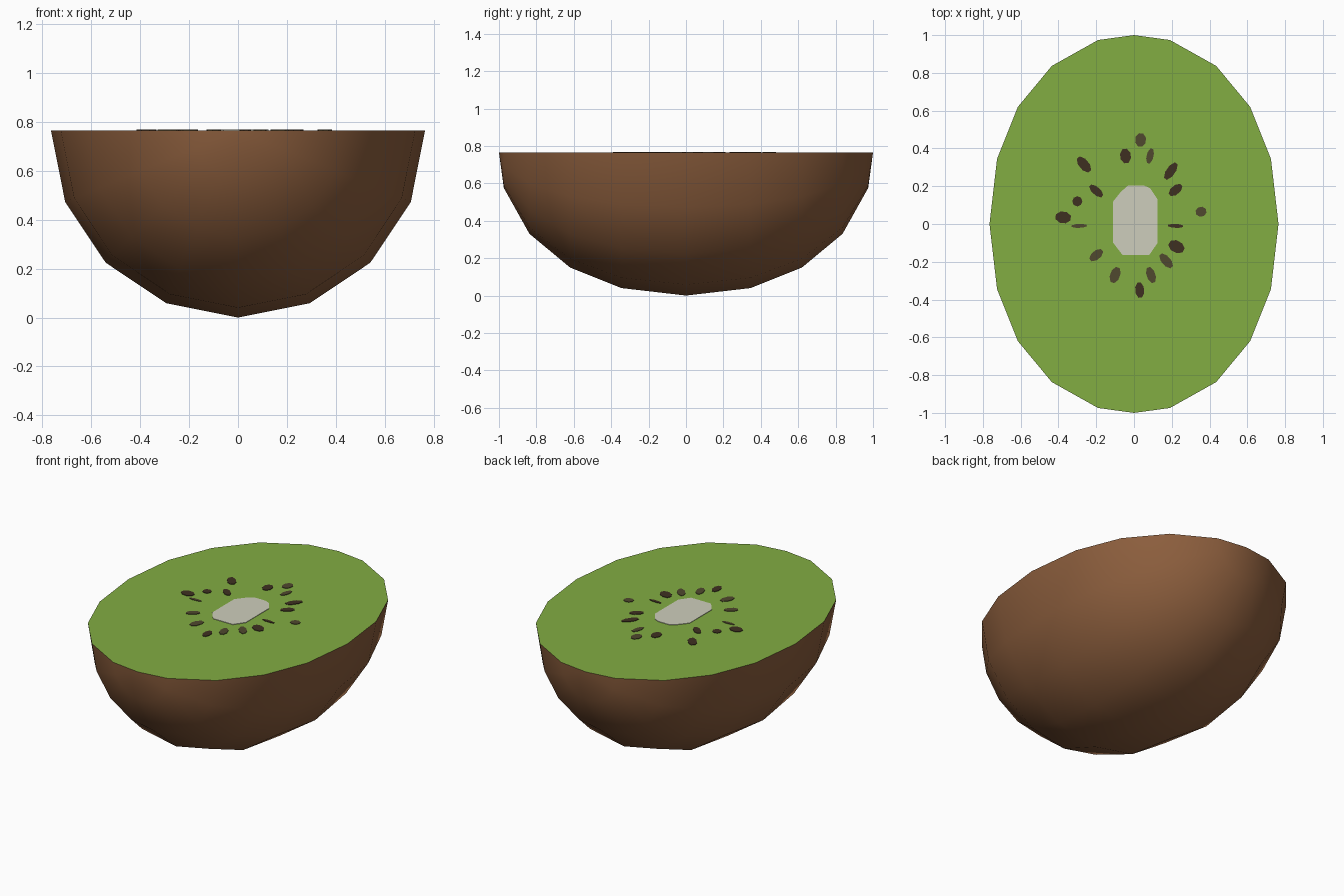
import bpy
import math

if "Cube" in bpy.data.objects:
    bpy.data.objects.remove(bpy.data.objects["Cube"])

TOP = 0.765          # height of the cut face
SEGS = 8             # facets around the half shell
# cross-section rings along the long axis: (y, radius)
HALF = [(0.345, 0.725), (0.62, 0.615), (0.837, 0.435), (0.974, 0.19)]
RINGS = [(-y, r) for y, r in reversed(HALF)] + [(0, TOP)] + HALF


def material(name, rgb):
    lin = [((c / 255 + 0.055) / 1.055) ** 2.4 for c in rgb]
    m = bpy.data.materials.new(name)
    m.diffuse_color = (*lin, 1)
    m.use_nodes = True
    m.node_tree.nodes["Principled BSDF"].inputs["Base Color"].default_value = m.diffuse_color
    return m


def make(name, verts, faces, mat):
    me = bpy.data.meshes.new(name)
    me.from_pydata(verts, [], faces)
    me.materials.append(mat)
    ob = bpy.data.objects.new(name, me)
    bpy.context.collection.objects.link(ob)
    return ob


def plate(name, outline, mat, thick=0.003):
    """Thin flat plate lying on the cut face (outline counter-clockwise)."""
    n = len(outline)
    verts = [(x, y, TOP) for x, y in outline] + [(x, y, TOP + thick) for x, y in outline]
    faces = [tuple(range(n, 2 * n)), tuple(reversed(range(n)))]
    faces += [(i, (i + 1) % n, (i + 1) % n + n, i + n) for i in range(n)]
    return make(name, verts, faces, mat)


brown = material("skin brown", (140, 94, 61))
green = material("flesh green", (130, 173, 66))
cream = material("core cream", (206, 206, 188))
dark = material("seed dark brown", (62, 48, 33))
olive = material("seed olive brown", (80, 72, 46))

# Skin: half of an elongated sphere with its poles at the two ends
verts = [(0, -1, TOP), (0, 1, TOP)]
for y, r in RINGS:
    for j in range(SEGS + 1):
        t = math.pi * j / SEGS
        verts.append((r * math.cos(t), y, TOP - r * math.sin(t)))


def at(k, j):
    return 2 + k * (SEGS + 1) + j


last = len(RINGS) - 1
faces = []
for j in range(SEGS):
    faces.append((0, at(0, j + 1), at(0, j)))
    for k in range(last):
        faces.append((at(k, j), at(k, j + 1), at(k + 1, j + 1), at(k + 1, j)))
    faces.append((at(last, j), at(last, j + 1), 1))
skin = make("skin", verts, faces, brown)
skin.data.shade_smooth()

# Flesh: flat cut face filling the rim
rim = [(0, -1)] + [(r, y) for y, r in RINGS] + [(0, 1)] + [(-r, y) for y, r in reversed(RINGS)]
make("flesh", [(x, y, TOP) for x, y in rim], [tuple(range(len(rim)))], green)

# Core: pale centre
plate("core", [(-0.06, -0.165), (0.08, -0.165), (0.125, -0.10), (0.125, 0.13),
               (0.085, 0.19), (0.05, 0.205), (-0.03, 0.205), (-0.07, 0.17),
               (-0.11, 0.12), (-0.11, -0.10)], cream)

# Seeds: (x, y, length, width), each pointing away from the centre
DARK = [(0.22, 0.18, 0.08, 0.045), (0.195, 0.28, 0.10, 0.045), (-0.045, 0.36, 0.075, 0.055),
        (-0.265, 0.315, 0.095, 0.05), (-0.2, 0.175, 0.085, 0.04), (-0.3, 0.12, 0.05, 0.05),
        (-0.375, 0.035, 0.08, 0.06), (0.22, -0.01, 0.08, 0.02), (0.225, -0.12, 0.085, 0.06),
        (0.03, -0.35, 0.08, 0.045)]
OLIVE = [(0.035, 0.445, 0.07, 0.055), (0.085, 0.36, 0.08, 0.035), (0.355, 0.065, 0.055, 0.05),
         (-0.29, -0.01, 0.08, 0.02), (-0.2, -0.165, 0.08, 0.045), (0.17, -0.195, 0.09, 0.045),
         (-0.1, -0.27, 0.085, 0.05), (0.09, -0.27, 0.085, 0.045)]
for label, seeds, mat in (("dark_seed", DARK, dark), ("olive_seed", OLIVE, olive)):
    for i, (x, y, length, width) in enumerate(seeds):
        a = math.atan2(y, x)
        outline = []
        for s in range(8):
            t = math.tau * (s + 0.5) / 8
            u, v = length * 0.54 * math.cos(t), width * 0.54 * math.sin(t)
            outline.append((x + u * math.cos(a) - v * math.sin(a),
                            y + u * math.sin(a) + v * math.cos(a)))
        plate(f"{label}_{i + 1}", outline, mat)
